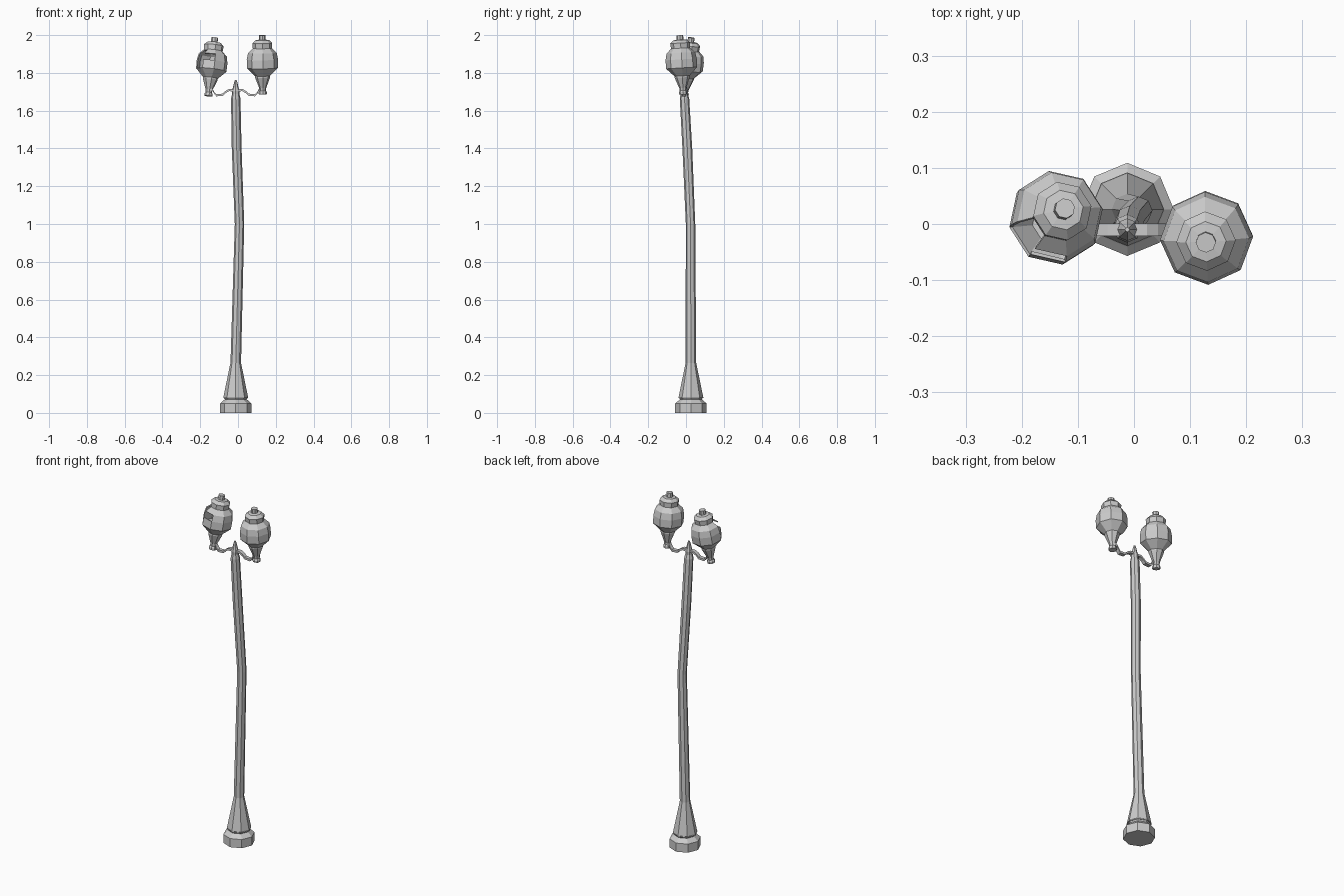
import bpy, bmesh, math
from mathutils import Vector, Matrix

if "Cube" in bpy.data.objects:
    bpy.data.objects.remove(bpy.data.objects["Cube"])


def loft(name, rings, sides=8, turn=0.0, xf=None, caps=True, gaps=(), thick=0.0):
    """Join octagon rings (x, y, z, radius); gaps = (ring, side) faces left out."""
    bm = bmesh.new()
    loops = []
    for x, y, z, r in rings:
        loops.append([bm.verts.new((x + r * math.cos(turn + math.tau * i / sides),
                                    y + r * math.sin(turn + math.tau * i / sides), z))
                      for i in range(sides)])
    for k in range(len(loops) - 1):
        for i in range(sides):
            if (k, i) not in gaps:
                j = (i + 1) % sides
                bm.faces.new((loops[k][i], loops[k][j], loops[k + 1][j], loops[k + 1][i]))
    if caps:
        bm.faces.new(loops[0][::-1])
        bm.faces.new(loops[-1])
    if xf:
        bm.transform(xf)
    me = bpy.data.meshes.new(name)
    bm.to_mesh(me)
    bm.free()
    ob = bpy.data.objects.new(name, me)
    bpy.context.collection.objects.link(ob)
    if thick:
        mod = ob.modifiers.new("thickness", 'SOLIDIFY')
        mod.thickness = thick
        mod.offset = -1
    return ob


def profile(points):
    return [(0, 0, z, r) for z, r in points]


# Base foot and flared skirt
cx, cy = -0.012, 0.026
loft("base_foot", [(cx, cy, z, r) for z, r in
                   [(0, .083), (.05, .083), (.063, .068), (.072, .058), (.085, .066)]])
loft("base_skirt", [(cx, cy, .08, .066), (cx, cy, .27, .027)])

# Bent post
loft("post", [(cx, cy, .26, .028), (.008, .024, 1.0, .025),
              (-.007, .007, 1.4, .026), (-.012, -.008, 1.665, .025),
              (-.012, -.01, 1.69, .019)])

# Finial on the post top
loft("finial", [(-.012, -.01, z, r) for z, r in
                [(1.68, .019), (1.705, .02), (1.725, .014), (1.745, .010), (1.763, .004)]])


# Lamp: cup, globe, cap along a tilted axis
def lamp(side, foot, top, turn, gaps=()):
    foot, top = Vector(foot), Vector(top)
    rot = Vector((0, 0, 1)).rotation_difference(top - foot).to_matrix().to_4x4()
    xf = Matrix.Translation(foot) @ rot
    loft(side + "_lamp_cup", profile([(0, .021), (.012, .022), (.02, .017), (.035, .019),
                                      (.09, .040), (.1, .040)]), turn=turn, xf=xf)
    loft(side + "_lamp_globe", profile([(.098, .040), (.14, .082), (.185, .083), (.22, .076),
                                        (.245, .050)]),
         turn=turn, xf=xf, caps=False, gaps=gaps, thick=.006)
    loft(side + "_lamp_cap", profile([(.24, .050), (.265, .052), (.272, .053), (.288, .036),
                                      (.29, .018), (.314, .018)]), turn=turn, xf=xf)


lamp("right", (.131, -.015, 1.686), (.128, -.033, 2.0), math.radians(2))
# The left globe is broken on its outer front side
lamp("left", (-.157, -.008, 1.677), (-.123, .028, 1.988), math.radians(10),
     gaps={(1, 4), (2, 4), (3, 4), (2, 5)})


# Curled arms: flat bar swept along a side profile
def arm(name, path, width=.022, t=.012):
    bm = bmesh.new()
    prev = None
    for x, y, z in path:
        ring = [bm.verts.new((x, y + a * width / 2, z + b * t / 2))
                for a, b in ((-1, -1), (1, -1), (1, 1), (-1, 1))]
        if prev:
            for i in range(4):
                j = (i + 1) % 4
                bm.faces.new((prev[i], prev[j], ring[j], ring[i]))
        else:
            bm.faces.new(ring[::-1])
        prev = ring
    bm.faces.new(prev)
    bmesh.ops.recalc_face_normals(bm, faces=bm.faces)
    me = bpy.data.meshes.new(name)
    bm.to_mesh(me)
    bm.free()
    bpy.context.collection.objects.link(bpy.data.objects.new(name, me))


for name, s in (("right_arm", 1), ("left_arm", -1)):
    arm(name, [(-.012 + s * d, -.01, z) for d, z in
               [(0, 1.708), (.035, 1.709), (.055, 1.698), (.068, 1.684), (.103, 1.682),
                (.114, 1.694), (.122, 1.71), (.142, 1.716)]])
